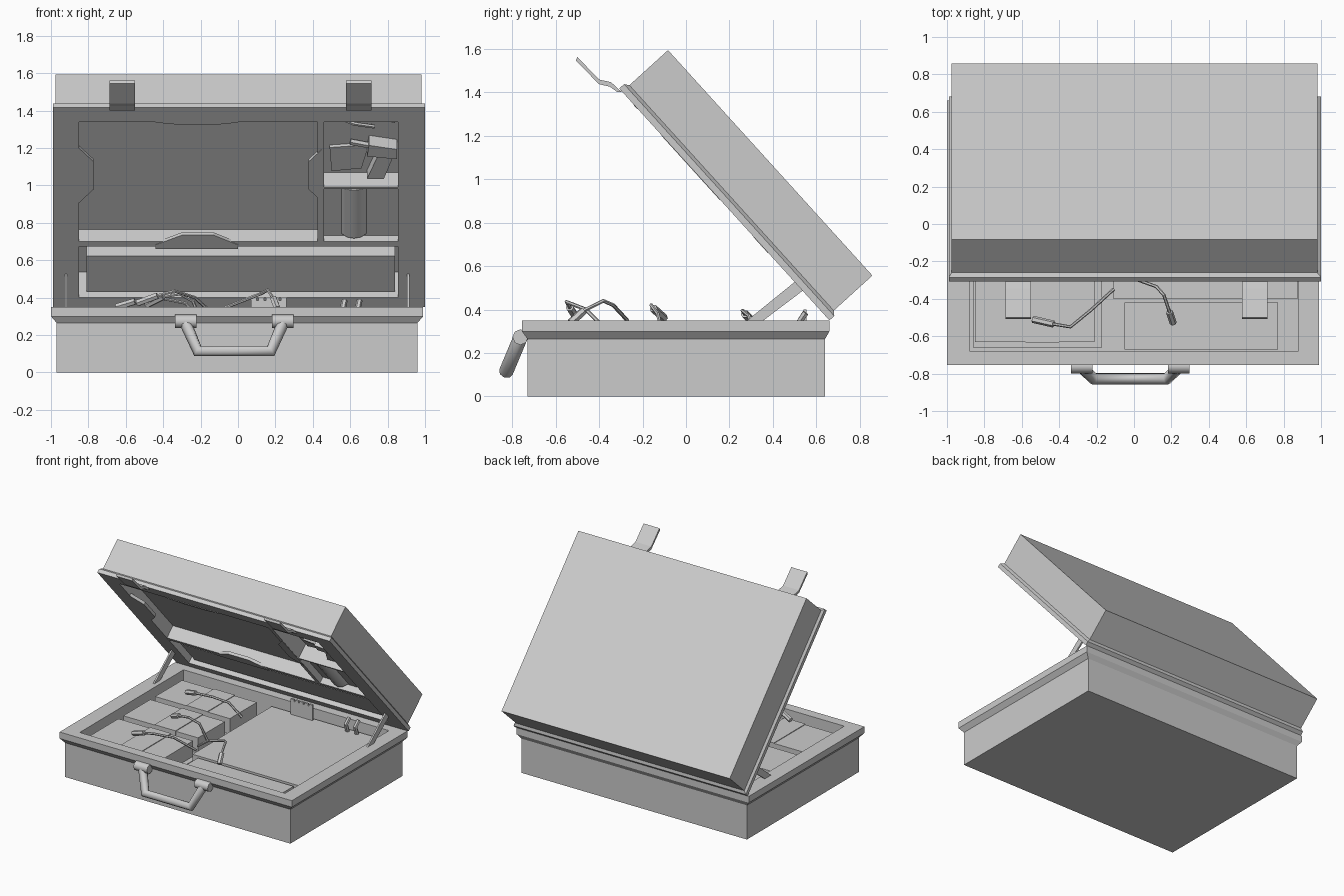
import bpy, bmesh, math
from mathutils import Matrix, Vector

# lid frame: local x = width, y = away from hinge, +z = towards the inside
LID = Matrix.Translation((0, 0.66, 0.35)) @ Matrix.Rotation(math.radians(132.2), 4, 'X')
WORLD = Matrix.Identity(4)


def finish(bm, name, m=WORLD):
    bmesh.ops.recalc_face_normals(bm, faces=bm.faces)
    me = bpy.data.meshes.new(name)
    bm.to_mesh(me)
    bm.free()
    ob = bpy.data.objects.new(name, me)
    bpy.context.collection.objects.link(ob)
    ob.matrix_world = m
    return ob


def shell(name, loops, m=WORLD):
    """Open case half: stacked rectangles (x0, x1, y0, y1, z), capped at both ends."""
    bm = bmesh.new()
    rings = [[bm.verts.new(p) for p in ((a, c, z), (b, c, z), (b, d, z), (a, d, z))]
             for a, b, c, d, z in loops]
    for r, s in zip(rings, rings[1:]):
        for i in range(4):
            j = (i + 1) % 4
            bm.faces.new((r[i], r[j], s[j], s[i]))
    bm.faces.new(rings[0])
    bm.faces.new(rings[-1])
    return finish(bm, name, m)


def prism(name, pts, lo, hi, axis='z', m=WORLD):
    """Extruded outline: (x, y) points along z, or (y, z) points along x."""
    bm = bmesh.new()
    place = (lambda p, t: (p[0], p[1], t)) if axis == 'z' else (lambda p, t: (t, p[0], p[1]))
    a = [bm.verts.new(place(p, lo)) for p in pts]
    b = [bm.verts.new(place(p, hi)) for p in pts]
    bm.faces.new(a)
    bm.faces.new(b)
    for i in range(len(pts)):
        j = (i + 1) % len(pts)
        bm.faces.new((a[i], a[j], b[j], b[i]))
    return finish(bm, name, m)


def box(name, x0, x1, y0, y1, z0, z1, m=WORLD):
    return prism(name, [(x0, y0), (x1, y0), (x1, y1), (x0, y1)], z0, z1, 'z', m)


def tube(name, pts, r, m=WORLD, res=1):
    cu = bpy.data.curves.new(name, 'CURVE')
    cu.dimensions = '3D'
    cu.bevel_depth, cu.bevel_resolution, cu.use_fill_caps = r, res, True
    sp = cu.splines.new('POLY')
    sp.points.add(len(pts) - 1)
    for q, p in zip(sp.points, pts):
        q.co = (*p, 1)
    ob = bpy.data.objects.new(name, cu)
    bpy.context.collection.objects.link(ob)
    ob.matrix_world = m
    return ob


# case halves
shell("case_base", [
    (-0.97, 0.96, -0.73, 0.64, 0), (-0.97, 0.96, -0.73, 0.64, 0.265),
    (-1, 0.99, -0.755, 0.66, 0.30), (-1, 0.99, -0.755, 0.66, 0.35),
    (-0.88, 0.88, -0.68, 0.59, 0.35), (-0.88, 0.88, -0.68, 0.59, 0.16)])
shell("case_lid", [
    (-0.975, 0.98, 0.02, 1.42, -0.285), (-0.975, 0.98, 0.02, 1.42, -0.045),
    (-0.99, 1, 0, 1.44, -0.03), (-0.99, 1, 0, 1.44, 0),
    (-0.85, 0.855, 0.07, 1.336, 0), (-0.85, 0.855, 0.07, 1.336, -0.2)], LID)

# lid stays and latches
for x in (-0.92, 0.91):
    prism("lid_stay", [(0.22, 0.30), (0.51, 0.535), (0.555, 0.50), (0.29, 0.30)],
          x - 0.006, x + 0.006, 'x')
for x in (-0.62, 0.645):
    prism("latch", [(-0.50, 1.562), (-0.40, 1.458), (-0.345, 1.446), (-0.295, 1.40),
                    (-0.315, 1.40), (-0.35, 1.425), (-0.40, 1.437), (-0.507, 1.545)],
          x - 0.068, x + 0.068, 'x')

# carrying handle
tube("handle", [(-0.285, -0.76, 0.275), (-0.215, -0.828, 0.113),
                (0.175, -0.828, 0.113), (0.245, -0.76, 0.275)], 0.033, res=2)
for x in (-0.28, 0.24):
    tube("handle_mount", [(x - 0.058, -0.762, 0.273), (x + 0.058, -0.762, 0.273)], 0.036, res=2)

# base contents: bricks, flat panel, front box
box("brick_tray", -0.86, -0.17, -0.66, 0.57, 0.15, 0.18)
for i, (y0, y1) in enumerate([(-0.63, -0.25), (-0.19, 0.14), (0.2, 0.53)]):
    box("brick", -0.85, -0.21, y0, y1, 0.17, 0.30)
    box("brick_band", -0.58, -0.40, y0 - 0.004, y1 + 0.004, 0.17, 0.305)
box("flat_panel", -0.11, 0.875, -0.40, 0.57, 0.15, 0.28)
box("front_box", -0.05, 0.77, -0.67, -0.42, 0.15, 0.275)

# wire leads, each with a small plug on its first segment
leads = [
    [(-0.54, -0.51, 0.37), (-0.43, -0.535, 0.41), (-0.34, -0.55, 0.435), (-0.23, -0.46, 0.40), (-0.11, -0.35, 0.29)],
    [(-0.49, -0.10, 0.36), (-0.40, -0.15, 0.405), (-0.31, -0.16, 0.42), (-0.24, -0.13, 0.38), (-0.19, -0.10, 0.25)],
    [(-0.65, 0.30, 0.35), (-0.55, 0.27, 0.38), (-0.40, 0.26, 0.395), (-0.28, 0.29, 0.37), (-0.19, 0.32, 0.27)],
    [(0.21, -0.53, 0.34), (0.19, -0.47, 0.395), (0.16, -0.38, 0.44), (0.12, -0.335, 0.42), (-0.06, -0.27, 0.35), (-0.17, -0.25, 0.27)],
]
for pts in leads:
    tube("lead", pts, 0.009)
    tube("lead_plug", pts[:2], 0.019)

# notched card and two small pegs at the back
prism("card", [(0.07, 0.54), (0.26, 0.54), (0.26, 0.555), (0.07, 0.555)], 0.27, 0.385)
for k in range(5):
    box("card_tooth", 0.07 + k * 0.04, 0.10 + k * 0.04, 0.54, 0.555, 0.38, 0.40)
for x in (0.56, 0.64):
    tube("peg", [(x, 0.54, 0.28), (x, 0.52, 0.34), (x + 0.01, 0.55, 0.385)], 0.016)

# lid dividers
box("lid_cross_divider", -0.85, 0.855, 0.435, 0.47, -0.2, -0.001, LID)
box("lid_long_divider", 0.425, 0.46, 0.47, 1.336, -0.2, -0.001, LID)
box("lid_short_divider", 0.46, 0.855, 0.845, 0.86, -0.2, -0.005, LID)

# lid contents: large screen panel, lower box, padded pocket, tool tray
box("screen_panel", -0.85, 0.425, 0.47, 1.336, -0.2, -0.10, LID)
box("lower_box", -0.81, 0.84, 0.085, 0.34, -0.2, -0.03, LID)
box("pocket_pad", 0.46, 0.855, 0.47, 0.845, -0.2, -0.05, LID)
tube("pocket_roll", [(0.62, 0.49, -0.08), (0.62, 0.835, -0.08)], 0.075, LID, 4)
box("tool_tray", 0.46, 0.855, 0.86, 1.336, -0.2, -0.12, LID)

# retaining tabs around the screen panel
for x, s in ((-0.852, 1), (0.458, -1)):
    prism("side_tab", [(x, 1.15), (x + s * 0.08, 1.05), (x + s * 0.08, 0.85), (x, 0.75)],
          -0.02, 0.002, 'z', LID)
    prism("corner_tab", [(x, 0.47), (x + s * 0.16, 0.47), (x + s * 0.1, 0.43), (x, 0.43)],
          -0.1, -0.03, 'z', LID)
for y0, y1 in ((0.42, 0.52), (1.34, 1.315)):
    prism("end_tab", [(-0.44, y0), (0.0, y0), (0.0, y0 + (y1 - y0) * 0.3), (-0.13, y1),
                      (-0.30, y1), (-0.44, y0 + (y1 - y0) * 0.3)], -0.02, 0.002, 'z', LID)

# hand tool, flap and thin rods in the tool tray
prism("tool_body", [(0.69, 1.05), (0.85, 1.03), (0.85, 1.10), (0.70, 1.13)], -0.13, -0.04, 'z', LID)
prism("tool_grip", [(0.75, 1.05), (0.83, 1.04), (0.78, 0.88), (0.69, 0.88)], -0.13, -0.05, 'z', LID)
tube("tool_barrel", [(0.60, 1.13, -0.07), (0.72, 1.10, -0.07)], 0.018, LID)
prism("tray_flap", [(0.50, 0.89), (0.66, 0.91), (0.70, 1.08), (0.49, 1.06)], -0.13, -0.10, 'z', LID)
tube("thin_rod", [(0.50, 1.30, -0.10), (0.62, 1.25, -0.08), (0.73, 1.22, -0.09)], 0.011, LID)
tube("thin_rod_2", [(0.70, 1.31, -0.10), (0.84, 1.26, -0.09)], 0.013, LID)

# smooth the rounded meshes only; curve tubes keep their facets when flat
for ob in bpy.data.objects:
    if ob.type == 'CURVE' and ob.name.startswith(("lead", "peg", "thin", "tool")):
        for sp in ob.data.splines:
            sp.use_smooth = False
